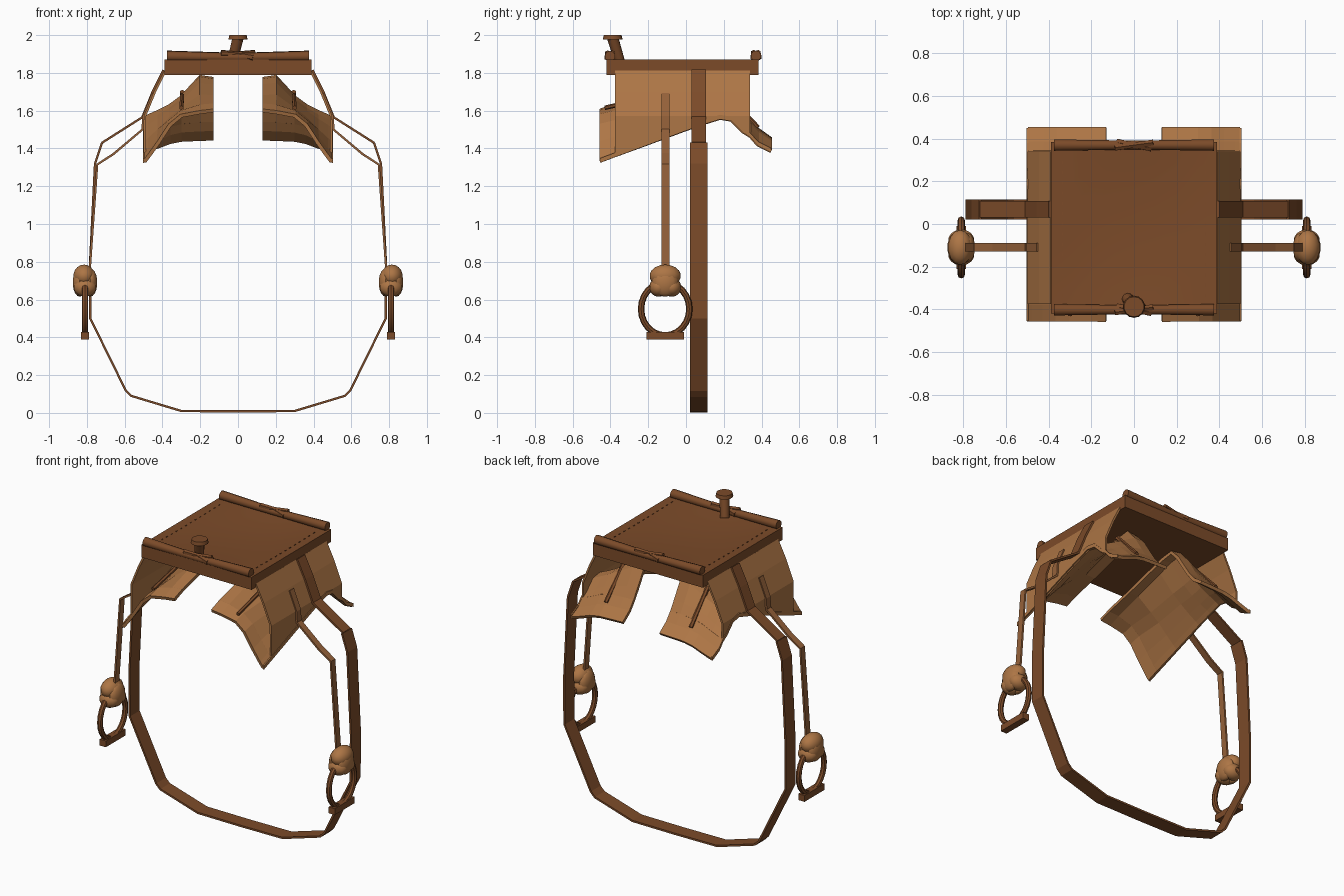
import bpy, bmesh, math
from mathutils import Vector, Matrix

if "Cube" in bpy.data.objects:
    bpy.data.objects.remove(bpy.data.objects["Cube"])


def mat(name, col):
    m = bpy.data.materials.new(name)
    m.diffuse_color = (*col, 1)
    m.use_nodes = True
    m.node_tree.nodes["Principled BSDF"].inputs["Base Color"].default_value = m.diffuse_color
    return m


DARK = mat("dark leather", (0.2, 0.07, 0.022))
LIGHT = mat("tan leather", (0.42, 0.18, 0.06))
MID = mat("strap leather", (0.30, 0.12, 0.042))


def finish(bm, name, m, smooth=False):
    bmesh.ops.recalc_face_normals(bm, faces=bm.faces)
    me = bpy.data.meshes.new(name)
    bm.to_mesh(me)
    bm.free()
    me.materials.append(m)
    ob = bpy.data.objects.new(name, me)
    bpy.context.collection.objects.link(ob)
    if smooth:
        bpy.context.view_layer.objects.active = ob
        ob.select_set(True)
        bpy.ops.object.shade_smooth_by_angle(angle=math.radians(40))
        ob.select_set(False)
    return ob


def box(name, lo, hi, m):
    bm = bmesh.new()
    size = [b - a for a, b in zip(lo, hi)]
    mid = [(a + b) / 2 for a, b in zip(lo, hi)]
    bmesh.ops.create_cube(bm, size=1, matrix=Matrix.Translation(mid) @ Matrix.Diagonal((*size, 1)))
    return finish(bm, name, m)


def rod(name, a, b, r1, r2, m, seg=10):
    a, b = Vector(a), Vector(b)
    d = b - a
    bm = bmesh.new()
    bmesh.ops.create_cone(bm, cap_ends=True, segments=seg, radius1=r1, radius2=r2, depth=d.length,
                          matrix=Matrix.Translation((a + b) / 2) @ d.to_track_quat('Z', 'Y').to_matrix().to_4x4())
    return finish(bm, name, m, True)


def ball(name, c, r, m):
    bm = bmesh.new()
    bmesh.ops.create_uvsphere(bm, u_segments=14, v_segments=9, radius=1,
                              matrix=Matrix.Translation(c) @ Matrix.Diagonal((*r, 1)))
    return finish(bm, name, m, True)


def sheet(name, rows, m, thick, offset=0):
    """Grid of points made into a thin solid."""
    bm = bmesh.new()
    vs = [[bm.verts.new(p) for p in row] for row in rows]
    for r0, r1 in zip(vs, vs[1:]):
        for i in range(len(r0) - 1):
            bm.faces.new((r0[i], r0[i + 1], r1[i + 1], r1[i]))
    ob = finish(bm, name, m)
    s = ob.modifiers.new("thickness", 'SOLIDIFY')
    s.thickness = thick
    s.offset = offset
    return ob


def strap(name, path, y0, y1, m, thick):
    return sheet(name, [[(x, y0, z), (x, y1, z)] for x, z in path], m, thick)


# seat slab with a slightly dished top
bm = bmesh.new()
N = 8
X, Y0, Y1 = 0.39, -0.42, 0.385
top = []
for j in range(N + 1):
    row = []
    for i in range(N + 1):
        u, v = i / N * 2 - 1, j / N * 2 - 1
        dip = 0.022 * (1 - u * u) * (1 - v * v)
        row.append(bm.verts.new((u * X, Y0 + (Y1 - Y0) * j / N, 1.87 - dip)))
    top.append(row)
for j in range(N):
    for i in range(N):
        bm.faces.new((top[j][i], top[j][i + 1], top[j + 1][i + 1], top[j + 1][i]))
rim = [e for e in bm.edges if e.is_boundary]
for v in bmesh.ops.extrude_edge_only(bm, edges=rim)["geom"]:
    if isinstance(v, bmesh.types.BMVert):
        v.co.z = 1.79
bmesh.ops.holes_fill(bm, edges=[e for e in bm.edges if e.is_boundary], sides=0)
finish(bm, "seat", DARK, True)

# rolls at the front and back of the seat, pinched at a central bow
for nm, y, z in (("front", -0.402, 1.888), ("back", 0.37, 1.89)):
    for s in (-1, 1):
        rod(nm + "_roll", (s * 0.375, y, z), (0, y, z - 0.006), 0.028, 0.022, DARK)
        rod(nm + "_bow", (s * 0.09, y + s * 0.012, z + 0.016), (0, y, z + 0.01), 0.016, 0.014, DARK, 6)
        rod(nm + "_bow", (s * 0.08, y - s * 0.012, z - 0.006), (0, y, z + 0.01), 0.02, 0.014, DARK, 6)

# horn
rod("horn_stem", (-0.03, -0.35, 1.86), (0, -0.388, 1.985), 0.027, 0.03, DARK, 12)
rod("horn_cap", (0, -0.388, 1.978), (0, -0.388, 2.0), 0.052, 0.047, DARK, 14)

# stations along y: y, inner height, outer height, blend to mid shape
ST = [(-0.455, 1.60, 1.33, 0), (-0.376, 1.63, 1.36, 0.1), (-0.375, 1.63, 1.36, 0.1),
      (-0.2, 1.68, 1.425, 0.5), (0.0, 1.74, 1.50, 0.8), (0.1, 1.77, 1.535, 1),
      (0.18, 1.78, 1.56, 1), (0.24, 1.71, 1.55, 0.7), (0.30, 1.61, 1.49, 0.3),
      (0.339, 1.55, 1.465, 0.1), (0.34, 1.55, 1.465, 0.1), (0.38, 1.50, 1.42, 0),
      (0.45, 1.45, 1.385, 0)]
XS = [0.13, 0.2, 0.3, 0.36, 0.42, 0.47, 0.495]
F_END = [1, 0.97, 0.9, 0.72, 0.38, 0.12, 0]
F_MID = [0.95, 1, 0.5, 0.3, 0.16, 0.06, 0]


def wall_x(z):
    # outward bulge of the side wall
    pts = [(1.81, 0.385), (1.7, 0.44), (1.57, 0.493), (1.0, 0.495)]
    for (z0, x0), (z1, x1) in zip(pts, pts[1:]):
        if z >= z1:
            return x0 + (x1 - x0) * (z0 - z) / (z0 - z1)
    return 0.495


CINCH = [(0.395, 1.815), (0.452, 1.7), (0.507, 1.565), (0.72, 1.43), (0.757, 1.32), (0.783, 0.8),
         (0.782, 0.5), (0.595, 0.12), (0.565, 0.09), (0.3, 0.01), (0, 0.008)]
STIRRUP = [(0.452, 1.69), (0.501, 1.57), (0.506, 1.5), (0.66, 1.37), (0.745, 1.315), (0.785, 0.76)]

for s, side in ((1, "right"), (-1, "left")):
    # skirt lying under the seat
    rows = [[(s * x, y, zo + (zi - zo) * (a + (b - a) * w)) for x, a, b in zip(XS, F_END, F_MID)]
            for y, zi, zo, w in ST]
    sheet(side + "_skirt", rows, LIGHT, 0.02)
    # side wall from seat to skirt edge
    rows = []
    for y, zi, zo, w in ST[2:10]:
        rows.append([(s * wall_x(z), y, z) for z in (1.81, 1.7, max(1.57, zo + 0.005), zo)])
    sheet(side + "_wall", rows, LIGHT, 0.012)
    # lower edge binding
    rows = [[(s * 0.499, y, zo - 0.006), (s * 0.499, y, zo + 0.018)] for y, zi, zo, w in ST]
    sheet(side + "_edge_binding", rows, LIGHT, 0.008)
    # saddle strings
    rod(side + "_front_string", (s * 0.3, -0.43, 1.615), (s * 0.295, -0.15, 1.68), 0.012, 0.012, DARK, 6)
    rod(side + "_back_string", (s * 0.3, 0.38, 1.51), (s * 0.295, 0.2, 1.70), 0.014, 0.014, DARK, 6)
    # cinch strap: narrow part over the wall, wide part below
    strap(side + "_cinch_top", [(s * x, z) for x, z in CINCH[:4]], 0.03, 0.107, DARK, 0.012)
    strap(side + "_cinch", [(s * x, z) for x, z in CINCH[3:]], 0.02, 0.115, DARK, 0.012)
    # stirrup strap
    strap(side + "_stirrup_strap", [(s * x, z) for x, z in STIRRUP], -0.13, -0.088, MID, 0.012)
    # stirrup knot
    cx, cy = s * 0.81, -0.11
    ball(side + "_knot_upper", (cx + s * 0.005, cy, 0.725), (0.058, 0.083, 0.06), LIGHT)
    for k in (-1, 1):
        ball(side + "_knot_lower", (cx, cy + k * 0.035, 0.665), (0.062, 0.05, 0.05), LIGHT)
        ball(side + "_knot_lobe", (cx + k * 0.028, cy, 0.69), (0.038, 0.07, 0.075), LIGHT)
    # stirrup ring and tread
    bm = bmesh.new()
    n, k = 24, 8
    ring = []
    for i in range(n):
        a = 2 * math.pi * i / n
        ring.append([])
        for j in range(k):
            b = 2 * math.pi * j / k
            r = 0.017 * math.cos(b)
            ring[-1].append(bm.verts.new((cx + 0.017 * math.sin(b), cy + (0.128 + r) * math.cos(a),
                                          0.55 + (0.14 + r) * math.sin(a))))
    for i in range(n):
        for j in range(k):
            p, q = ring[i], ring[(i + 1) % n]
            bm.faces.new((p[j], q[j], q[(j + 1) % k], p[(j + 1) % k]))
    finish(bm, side + "_stirrup_ring", DARK, True)
    box(side + "_stirrup_tread", (cx - 0.022, -0.21, 0.388), (cx + 0.022, -0.01, 0.428), DARK)
    # seat stitching
    for i in range(14):
        y = -0.335 + i * 0.048
        z = 1.87 - 0.022 * (1 - (0.335 / X) ** 2) * (1 - ((y + 0.0175) / 0.4025) ** 2)
        box(side + "_stitch", (s * 0.335 - 0.002, y - 0.007, z - 0.005),
            (s * 0.335 + 0.002, y + 0.007, z + 0.004), DARK)
